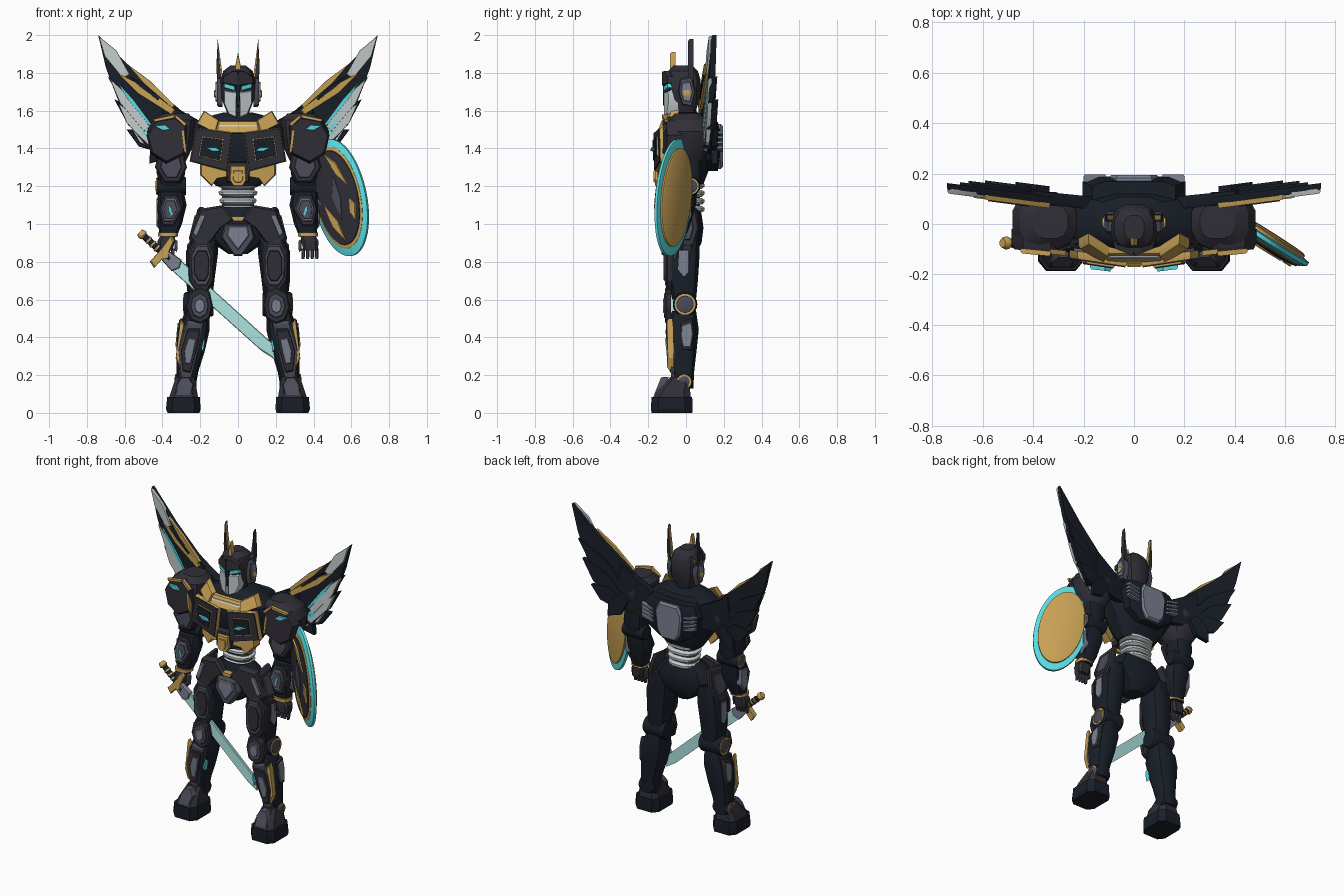
import bpy, bmesh, math
from mathutils import Vector as V

COL = dict(dark=(.03, .028, .038), black=(.01, .014, .022), slate=(.07, .072, .1), steel=(.2, .22, .28),
           pale=(.55, .6, .6), gold=(.58, .36, .09), cyan=(.1, .72, .76), blade=(.42, .77, .75))
MATS = {}
for k, c in COL.items():
    MATS[k] = bpy.data.materials.new(k)
    MATS[k].diffuse_color = (*c, 1)

def make(name, verts, faces, mat, mirror=False):
    for s in ((1, -1) if mirror else (1,)):
        bm = bmesh.new()
        vs = [bm.verts.new((p[0] * s, p[1], p[2])) for p in verts]
        for f in faces:
            bm.faces.new([vs[i] for i in f])
        bmesh.ops.recalc_face_normals(bm, faces=bm.faces[:])
        me = bpy.data.meshes.new(name)
        bm.to_mesh(me)
        bm.free()
        me.materials.append(MATS[mat])
        side = ("_left" if s > 0 else "_right") if mirror else ""
        bpy.context.collection.objects.link(bpy.data.objects.new(name + side, me))

def skin(name, rings, mat, mirror=False):
    n = len(rings[0])
    verts = [p for r in rings for p in r]
    faces = [(k * n + i, k * n + (i + 1) % n, (k + 1) * n + (i + 1) % n, (k + 1) * n + i)
             for k in range(len(rings) - 1) for i in range(n)]
    faces += [list(range(n)), list(range(len(verts) - n, len(verts)))]
    make(name, verts, faces, mat, mirror)

def loft(name, secs, mat, mirror=False, n=12, e=2.6):
    """Stacked super-ellipses: (x, y, z, half width, half depth)."""
    def sp(c):
        return math.copysign(abs(c) ** (2 / e), c)
    ang = [(i + .5) * math.tau / n for i in range(n)]
    skin(name, [[(x + rx * sp(math.cos(a)), y + ry * sp(math.sin(a)), z) for a in ang]
                for x, y, z, rx, ry in secs], mat, mirror)

def plate(name, pts, y, t, mat, kx=0, kz=0, face='f', mirror=True, ins=.1, fn=None):
    """Chamfered plate; y is its outer surface, t its thickness, kx/kz its slope."""
    cu = sum(p[0] for p in pts) / len(pts)
    cw = sum(p[1] for p in pts) / len(pts)
    def put(u, w, d):
        if fn:
            return fn(u, w, d)
        k = kx * (u - cu) + kz * (w - cw)
        return {'f': (u, y - d + k, w), 'b': (u, y + d + k, w), 's': (y + d + k, u, w)}[face]
    skin(name, [[put(cu + (u - cu) * s, cw + (w - cw) * s, d) for u, w in pts]
                for s, d in ((1, -t), (1, -t * .3), (1 - ins, 0))], mat, mirror)

def layered(name, pts, y, layers, **kw):
    cu = sum(p[0] for p in pts) / len(pts)
    cw = sum(p[1] for p in pts) / len(pts)
    out = -1 if kw.get('face', 'f') == 'f' else 1
    for i, (s, mat) in enumerate(layers):
        q = [(cu + (u - cu) * s, cw + (w - cw) * s) for u, w in pts]
        plate(f"{name}_layer_{i}", q, y + out * .006 * i, .03, mat, **kw)

def lathe(name, prof, o, u, v, mat, mirror=False, seg=24, h=None):
    """Profile (radius factor, height) around the normal of axes u and v."""
    o, u, v = V(o), V(u), V(v)
    n = V(h) if h else u.cross(v).normalized()
    skin(name, [[o + r * (u * math.cos(a) + v * math.sin(a)) + n * d
                 for a in (i * math.tau / seg for i in range(seg))] for r, d in prof], mat, mirror)

def joint(name, x0, x1, y, z, r, rim='gold'):
    w = x1 - x0
    u, v = (0, r, 0), (0, 0, r)
    lathe(name, [(.9, 0), (1, .01), (1, w - .01), (.9, w)], (x0, y, z), u, v, 'black', True)
    lathe(name + "_rim", [(.85, 0), (.85, .004), (.7, .004), (.7, 0)], (x1, y, z), u, v, rim, True)
    lathe(name + "_cap", [(.65, -.01), (.65, .003), (.5, .006)], (x1, y, z), u, v, 'slate', True)

# Torso, waist and pelvis
loft("torso", [(0, .01, 1.2, .12, .08), (0, .01, 1.3, .19, .12), (0, .01, 1.4, .25, .135),
               (0, .01, 1.51, .26, .125), (0, .01, 1.57, .16, .1), (0, 0, 1.59, .08, .07)], 'black')
loft("neck", [(0, 0, 1.57, .06, .06), (0, 0, 1.64, .055, .055)], 'black')
loft("waist_core", [(0, .01, 1.03, .085, .065), (0, .01, 1.23, .09, .065)], 'slate')
for i in range(4):
    z = 1.06 + i * .042
    loft(f"waist_rib_{i}", [(0, .015, z, .08, .07), (0, .015, z + .012, .092 + i * .005, .085),
                            (0, .015, z + .026, .097 + i * .005, .085), (0, .015, z + .036, .088, .07)], 'pale')
loft("pelvis", [(0, -.01, .84, .05, .06), (0, -.005, .9, .14, .09), (0, -.005, .98, .2, .1),
                (0, 0, 1.05, .16, .085), (0, 0, 1.09, .1, .07)], 'black')
plate("crotch_guard", [(-.07, 1.0), (.07, 1.0), (.09, .93), (.02, .83), (-.02, .83), (-.09, .93)], -.13, .06, 'slate', mirror=False)
plate("crotch_inlay", [(-.05, .99), (.05, .99), (.06, .94), (0, .86), (-.06, .94)], -.138, .02, 'steel', mirror=False)
plate("belt_gem", [(-.04, 1.04), (.04, 1.04), (.025, 1.015), (-.025, 1.015)], -.125, .05, 'gold', mirror=False)
plate("hip_front", [(.02, 1.03), (.08, 1.1), (.2, 1.08), (.26, .93), (.22, .87), (.15, .9), (.09, .98)], -.11, .05, 'dark', kx=.15)
plate("hip_stripe", [(.17, 1.05), (.2, 1.05), (.24, .95), (.22, .93)], -.112, .02, 'steel', kx=.15)
layered("hip_side", [(-.08, 1.07), (.05, 1.09), (.07, .98), (.04, .88), (-.06, .88), (-.09, .97)], .24,
        [(1, 'dark'), (.65, 'slate')], kz=-.25, face='s')

# Chest armour
layered("chest_panel", [(.035, 1.48), (.22, 1.505), (.25, 1.335), (.06, 1.285)], -.15,
        [(1.06, 'gold'), (1.03, 'dark'), (.62, 'gold'), (.57, 'black')], kx=.15, ins=.03)
plate("chest_gem", [(.09, 1.385), (.115, 1.405), (.175, 1.405), (.135, 1.385)], -.184, .03, 'cyan', kx=.12)
plate("chest_lower_gold", [(.05, 1.29), (.2, 1.33), (.2, 1.26), (.14, 1.2), (.11, 1.24), (.05, 1.25)], -.125, .06, 'gold', kx=.2)
layered("chest_core", [(-.04, 1.31), (.04, 1.31), (.045, 1.23), (.025, 1.2), (-.025, 1.2), (-.045, 1.23)], -.165,
        [(1, 'gold'), (.6, 'gold')], mirror=False)
plate("chest_core_mount", [(-.07, 1.33), (.07, 1.33), (.06, 1.22), (-.06, 1.22)], -.15, .08, 'dark', mirror=False)
plate("collar_center", [(-.11, 1.545), (.11, 1.545), (.12, 1.48), (-.12, 1.48)], -.135, .04, 'gold', kz=.6, mirror=False)
plate("collar_inset", [(-.1, 1.525), (.1, 1.525), (.105, 1.515), (-.105, 1.515)], -.136, .02, 'pale', kz=.6, mirror=False)
plate("collar_side", [(.1, 1.55), (.18, 1.6), (.22, 1.53), (.12, 1.48)], -.115, .04, 'gold', kx=.35, kz=.5)

# Backpack
loft("backpack", [(0, .12, 1.28, .08, .05), (0, .12, 1.34, .17, .06), (0, .12, 1.47, .21, .07), (0, .11, 1.54, .17, .06)], 'black', n=8, e=5)
plate("backpack_panel", [(-.07, 1.53), (.07, 1.53), (.1, 1.47), (.085, 1.34), (.05, 1.29), (-.05, 1.29), (-.085, 1.34), (-.1, 1.47)],
      .195, .04, 'steel', face='b', mirror=False)
for i in range(4):
    z = 1.38 + .026 * i
    plate(f"backpack_vent_{i}", [(.11, z), (.2, z + .02), (.2, z + .034), (.11, z + .014)], .197, .03, 'steel', face='b')

# Head
loft("helmet", [(0, -.01, 1.59, .06, .06), (0, -.01, 1.66, .088, .085), (0, -.015, 1.76, .095, .095),
                (0, -.015, 1.81, .08, .08), (0, -.015, 1.84, .04, .05)], 'dark')
plate("face_mask", [(.008, 1.56), (.05, 1.58), (.075, 1.64), (.073, 1.71), (.008, 1.7)], -.105, .06, 'pale', kx=.4)
plate("eye", [(.012, 1.705), (.075, 1.722), (.072, 1.745), (.018, 1.73)], -.108, .03, 'cyan', kx=.4)
plate("brow", [(0, 1.73), (.085, 1.745), (.08, 1.78), (.03, 1.81), (0, 1.81)], -.112, .06, 'dark', kx=.4)
plate("nose_guard", [(-.008, 1.62), (.008, 1.62), (.016, 1.8), (-.016, 1.8)], -.122, .05, 'black', mirror=False)
plate("crest", [(-.012, 1.75), (.012, 1.75), (.014, 1.84), (0, 1.91), (-.014, 1.84)], -.085, .03, 'gold', mirror=False)
layered("ear_pod", [(-.03, 1.77), (.03, 1.78), (.05, 1.7), (.03, 1.62), (-.02, 1.63), (-.04, 1.7)], .112, [(1, 'slate'), (.7, 'steel')], face='s')
lathe("ear_bolt", [(1, -.02), (1, .006), (.6, .01)], (.118, .005, 1.69), (0, .02, 0), (0, 0, .02), 'gold', True, 12)
plate("antenna", [(.085, 1.74), (.11, 1.76), (.115, 1.83), (.107, 1.98), (.098, 1.86)], .01, .03, 'dark')
plate("antenna_edge", [(.078, 1.76), (.095, 1.78), (.1, 1.86), (.106, 1.97), (.09, 1.85)], .015, .02, 'gold')

# Shoulders and arms
loft("shoulder", [(.35, .01, 1.32, .07, .07), (.355, .01, 1.4, .115, .11), (.355, .01, 1.49, .13, .12),
                  (.34, .01, 1.55, .115, .11), (.33, .01, 1.585, .07, .07)], 'dark', True)
plate("shoulder_plate", [(.27, 1.52), (.33, 1.57), (.44, 1.55), (.485, 1.47), (.46, 1.37), (.38, 1.32), (.28, 1.37)], -.11, .08, 'dark', kx=.1)
for i, q in enumerate(([(.27, 1.53), (.33, 1.58), (.335, 1.565), (.28, 1.515)], [(.33, 1.58), (.45, 1.555), (.445, 1.54), (.335, 1.562)],
                       [(.27, 1.37), (.285, 1.38), (.3, 1.5), (.285, 1.5)])):
    plate(f"shoulder_trim_{i}", q, -.122, .02, 'gold', kx=.1)
plate("shoulder_light", [(.355, 1.5), (.385, 1.525), (.445, 1.52), (.4, 1.495)], -.12, .03, 'cyan', kx=.1)
loft("upper_arm", [(.355, .02, 1.2, .06, .055), (.355, .015, 1.27, .078, .075), (.355, .01, 1.38, .07, .07)], 'black', True)
layered("upper_arm_plate", [(.29, 1.38), (.42, 1.38), (.44, 1.3), (.39, 1.22), (.31, 1.22), (.27, 1.3)], -.07, [(1, 'dark'), (.7, 'slate')])
joint("elbow", .275, .43, .025, 1.2, .05)
loft("forearm", [(.37, -.04, .93, .045, .04), (.36, -.03, 1.0, .065, .055), (.35, -.015, 1.1, .08, .07),
                 (.355, .0, 1.17, .07, .06)], 'black', True)
layered("forearm_plate", [(.32, 1.16), (.39, 1.16), (.42, 1.08), (.4, .99), (.34, .99), (.29, 1.08)], -.09, [(1, 'dark'), (.75, 'steel'), (.6, 'slate')], kz=.1)
plate("forearm_light", [(.345, 1.05), (.36, 1.1), (.37, 1.09), (.355, 1.04)], -.106, .02, 'cyan')
plate("forearm_side", [(-.04, 1.13), (.03, 1.14), (.03, 1.04), (-.01, .98), (-.05, 1.02)], .432, .03, 'steel', face='s')
loft("wrist_band", [(.37, -.045, .935, .055, .05), (.37, -.045, .955, .055, .05)], 'gold', True)
loft("palm", [(.385, -.05, .86, .04, .035), (.38, -.05, .91, .048, .04), (.37, -.045, .94, .04, .035)], 'dark', True, 8, 4)
for i in range(4):
    x = .345 + .024 * i
    loft(f"finger_{i}", [(x, -.06, .815, .008, .01), (x, -.055, .84, .01, .012), (x, -.05, .87, .011, .015)], 'slate', True, 8)
plate("thumb", [(.32, .91), (.335, .92), (.335, .86), (.322, .85)], -.07, .03, 'slate')

# Legs
loft("thigh", [(.2, -.01, .6, .065, .065), (.2, -.015, .7, .077, .08), (.19, -.015, .85, .087, .09), (.17, -.01, .97, .07, .08)], 'black', True)
layered("thigh_plate", [(.15, .92), (.23, .92), (.265, .85), (.26, .7), (.22, .64), (.16, .64), (.13, .7), (.125, .85)], -.106, [(1, 'dark'), (.8, 'slate'), (.6, 'dark')])
layered("thigh_side", [(-.05, .9), (.03, .9), (.03, .72), (-.01, .68), (-.06, .74)], .27, [(1, 'dark'), (.7, 'steel')], face='s')
joint("knee", .13, .285, -.005, .575, .065)
layered("knee_cap", [(.2, .67), (.26, .63), (.275, .56), (.25, .49), (.2, .47), (.15, .5), (.135, .57), (.15, .64)], -.11, [(1, 'dark'), (.7, 'slate'), (.4, 'steel')])
loft("shin", [(.275, -.01, .13, .05, .05), (.268, -.015, .22, .06, .06), (.25, -.02, .33, .077, .078),
              (.235, -.02, .44, .087, .09), (.215, -.01, .54, .065, .065)], 'black', True)
layered("shin_plate", [(.18, .48), (.27, .49), (.32, .33), (.305, .18), (.25, .17), (.215, .3)], -.092, [(1, 'slate'), (.75, 'dark'), (.45, 'steel')], kz=-.1)
plate("shin_gold", [(.285, .47), (.305, .5), (.33, .29), (.305, .23), (.315, .33)], -.1, .03, 'gold', kx=.2)
plate("shin_light", [(.175, .38), (.18, .4), (.195, .34), (.185, .32)], -.1, .03, 'cyan')
layered("calf_side", [(-.03, .48), (.035, .5), (.045, .42), (.03, .33), (-.02, .33), (-.035, .4)], .32, [(1, 'dark'), (.8, 'steel')], face='s', kz=-.1)
joint("ankle", .22, .33, -.01, .165, .045)
loft("foot_sole", [(.288, -.075, 0, .088, .112), (.29, -.075, .02, .095, .115), (.288, -.075, .085, .09, .112)], 'black', True, 8, 4)
loft("foot_upper", [(.288, -.075, .08, .08, .105), (.285, -.065, .12, .07, .09), (.28, -.03, .19, .05, .055)], 'dark', True, 8, 4)
plate("toe_guard", [(.25, .09), (.33, .09), (.325, .15), (.3, .19), (.26, .19), (.235, .15)], -.15, .04, 'slate', kz=.4)

# Wings: dark swept base with serrated edge, feathers and bright front inlays
def on_wing(y):
    return lambda u, h, k: (u, y + .13 * (u - .3) - k, h)
def feather(name, r, t, w, y, th, mat):
    r, t = V(r), V(t)
    d = t - r
    p = V((d.y, -d.x)).normalized() * w
    q = [tuple(r + d * f + p * s) for f, s in ((0, .6), (.6, 1), (1, 0), (.55, -1), (0, -.6))]
    plate(name, q, 0, th, mat, ins=.04, fn=on_wing(y))
plate("wing_arm", [(.12, 1.5), (.3, 1.6), (.4, 1.66), (.42, 1.5), (.3, 1.4), (.15, 1.38)], .07, .05, 'black', kx=.1)
plate("wing_base", [(.3, 1.6), (.55, 1.81), (.74, 2.0), (.7, 1.83), (.66, 1.72), (.59, 1.54), (.48, 1.4), (.34, 1.4)],
      0, .03, 'black', ins=.02, fn=on_wing(.075))
for i, (r, t) in enumerate((((.36, 1.46), (.69, 1.78)), ((.38, 1.42), (.655, 1.66)), ((.37, 1.4), (.59, 1.5)), ((.36, 1.46), (.47, 1.32)))):
    feather(f"wing_feather_{i}", r, t, .055, .085 + .01 * i, .03, 'black')
feather("wing_tip_inlay", (.59, 1.78), (.738, 1.995), .034, .064, .02, 'pale')
feather("wing_gold", (.34, 1.59), (.64, 1.8), .026, .06, .02, 'gold')
feather("wing_gold_upper", (.34, 1.62), (.59, 1.85), .016, .058, .02, 'gold')
feather("wing_gold_gap", (.42, 1.66), (.58, 1.79), .01, .054, .02, 'black')
for i, (r, t) in enumerate((((.48, 1.5), (.68, 1.77)), ((.46, 1.43), (.635, 1.64)), ((.42, 1.4), (.56, 1.5)))):
    feather(f"wing_lower_inlay_{i}", r, t, .032, .068 + .004 * i, .02, 'pale')
    feather(f"wing_light_{i}", V(r) + V((-.02, .02)), V(r).lerp(V(t), .9) + V((-.015, .015)), .011, .064 + .004 * i, .015, 'cyan')

# Shield on the left arm
C, U, W = V((.54, -.065, 1.14)), V((.05, -.025, -.31)), V((.141, -.092, 0))
N = U.cross(W).normalized()
lathe("shield_rim", [(.86, -.012), (1, -.008), (1, .008), (.88, .02)], C, U, W, 'cyan', seg=48)
lathe("shield_gold_edge", [(.87, .01), (.87, .022), (.8, .028)], C, U, W, 'gold', seg=48)
lathe("shield_face", [(.82, .02), (.8, .032), (.4, .042)], C, U, W, 'dark', seg=48)
lathe("shield_back", [(.84, -.01), (.84, -.022), (.78, -.027)], C, U, W, 'gold', seg=48)
def on_shield(u, w, d):
    return C + U * u + W * w + N * (.045 + d)
for nm, q, m in (("upper", [(-.74, -.2), (-.6, .2), (-.2, .55), (-.4, .15)], 'gold'), ("lower", [(.74, .1), (.5, -.3), (.1, -.5), (.4, -.05)], 'gold'),
                 ("edge", [(.1, .7), (.4, .6), (.25, .45), (0, .5)], 'gold'), ("center", [(-.4, .05), (0, .2), (.4, .1), (0, -.15)], 'slate')):
    plate("shield_ornament_" + nm, q, 0, .015, m, mirror=False, fn=on_shield)
lathe("shield_strut", [(1, 0), (1, 1)], (.4, -.01, 1.1), (0, .018, 0), (0, 0, .018), 'steel', seg=12, h=(.13, -.045, .03))

# Sword in the right hand
S, D, P = V((-.51, -.075, .947)), V((.742, 0, -.67)), V((.67, 0, .742))
def on_sword(u, w, d):
    return S + D * u + P * w + V((0, -d, 0))
grip = dict(o=S, u=P * .018, v=(0, .018, 0), h=D, seg=12)
lathe("sword_grip", [(1, .0), (1, .2)], mat='black', **grip)
lathe("sword_pommel", [(1, -.015), (1.4, 0), (1.4, .012), (1, .02)], mat='gold', **grip)
for i in range(3):
    lathe(f"sword_grip_band_{i}", [(1.2, .045 + .03 * i), (1.2, .055 + .03 * i)], mat='gold', **grip)
plate("sword_guard", [(.12, .1), (.15, .09), (.17, .03), (.19, 0), (.17, -.03), (.17, -.09), (.13, -.08), (.13, 0)], 0, .035, 'gold',
      mirror=False, fn=lambda u, w, d: on_sword(u, w, d + .018))
plate("sword_collar", [(.16, .03), (.25, .04), (.27, 0), (.25, -.04), (.16, -.03)], 0, .03, 'steel', mirror=False, fn=lambda u, w, d: on_sword(u, w, d + .015))
plate("sword_blade", [(.23, .036), (.9, .034), (.97, -.02), (.89, -.034), (.23, -.036)], 0, .016, 'blade', mirror=False, fn=lambda u, w, d: on_sword(u, w, d + .008))

# Soft shading with sharp panel edges
for o in bpy.data.objects:
    o.select_set(True)
    bpy.context.view_layer.objects.active = o
bpy.ops.object.shade_smooth_by_angle(angle=math.radians(28))
